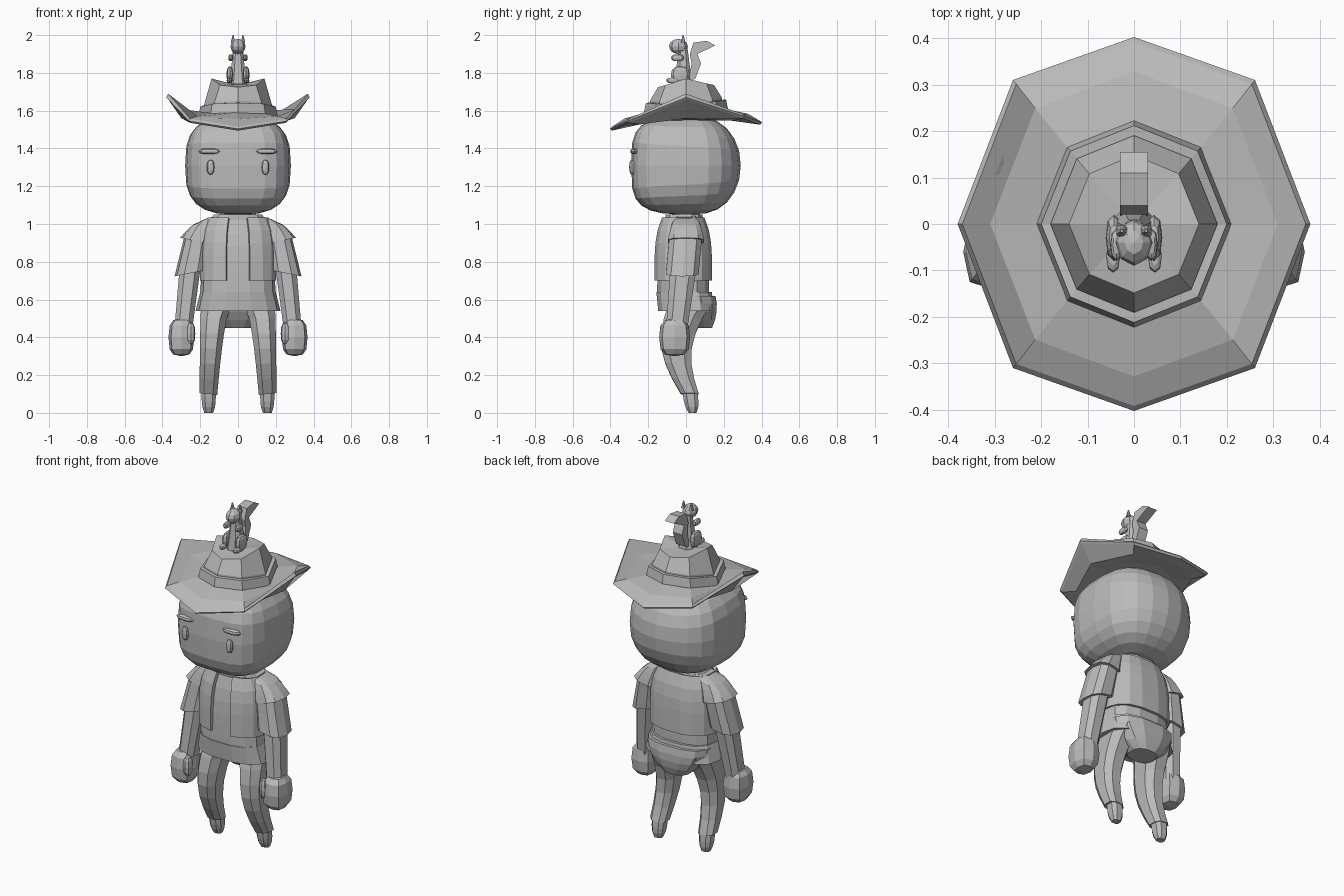
import bpy, bmesh, math
from mathutils import Vector

default_cube = bpy.data.objects.get("Cube")
if default_cube:
    bpy.data.objects.remove(default_cube)

colour = (0.5, 0.5, 0.5, 1)
grey = bpy.data.materials.new("plain_grey")
grey.use_nodes = True
grey.diffuse_color = colour
grey.node_tree.nodes["Principled BSDF"].inputs["Base Color"].default_value = colour


def finish(name, bm, mirror):
    """Turn a bmesh into an object, optionally paired across x."""
    bmesh.ops.recalc_face_normals(bm, faces=bm.faces)
    mesh = bpy.data.meshes.new(name)
    bm.to_mesh(mesh)
    bm.free()
    mesh.materials.append(grey)
    part = bpy.data.objects.new(name, mesh)
    bpy.context.collection.objects.link(part)
    if mirror:
        part.modifiers.new("mirror", 'MIRROR').use_mirror_merge = False
    return part


def skin(name, rings, closed=True, mirror=False):
    """Bridge rings of points with quads, capping closed tubes."""
    bm = bmesh.new()
    rows = [[bm.verts.new(point) for point in ring] for ring in rings]
    count = len(rows[0])
    for lower, upper in zip(rows, rows[1:]):
        for i in range(count if closed else count - 1):
            j = (i + 1) % count
            bm.faces.new((lower[i], lower[j], upper[j], upper[i]))
    if closed:
        bm.faces.new(rows[0])
        bm.faces.new(rows[-1])
    return finish(name, bm, mirror)


def mix(start, end, t):
    return start + (end - start) * t


def rounded(value, power):
    return math.copysign(abs(value) ** (2 / power), value)


def loft(name, start, end, shape, steps=4, sides=8, power=2.6, gap=0, mirror=False):
    """Stack sections from height start to end; shape(t) gives
    centre x, centre y, half width, half depth and sideways tilt.
    A gap leaves the front open."""
    rings = []
    for step in range(steps + 1):
        t = step / steps
        cx, cy, width, depth, tilt = shape(t)
        ring = []
        for i in range(sides):
            turn = i / (sides - 1) if gap else (i + 0.5) / sides
            angle = -math.pi / 2 + gap + turn * (math.tau - 2 * gap)
            x = width * rounded(math.cos(angle), power)
            y = depth * rounded(math.sin(angle), power)
            ring.append((cx + x, cy + y, mix(start, end, t) + tilt * x))
        rings.append(ring)
    return skin(name, rings, not gap, mirror)


def blob(name, centre, size, power=2.4, skew=0, segments=8, mirror=True):
    """Boxy ellipsoid; skew makes the front squarer than the back."""
    bm = bmesh.new()
    bmesh.ops.create_uvsphere(bm, u_segments=segments, v_segments=segments // 2 + 2, radius=1)
    for vert in bm.verts:
        boxiness = power - skew * vert.co.y
        scaled = [rounded(axis, boxiness) * half for axis, half in zip(vert.co, size)]
        vert.co = Vector(scaled) + Vector(centre)
    return finish(name, bm, mirror)


# Head and face
blob("head", (0, 0, 1.31), (.28, .29, .26), power=2.9, skew=.7, segments=20, mirror=False)
blob("eye", (.145, -.285, 1.3), (.02, .016, .04))
blob("eyebrow", (.15, -.275, 1.385), (.06, .02, .015))


def hat_part(name, rings):
    """Eight-sided rings of radius, height and lift at the two sides."""
    rows = []
    for radius, height, lift in rings:
        row = []
        for i in range(8):
            angle = math.tau * i / 8
            corner = i % 2
            x = radius * math.cos(angle) * (.97 if corner else 1)
            y = radius * math.sin(angle) * (1.06 + radius / 4 * corner)
            z = 1.5 + height + lift * math.cos(angle) ** 4 + y * .04
            row.append((x, y, z))
        rows.append(row)
    skin(name, rows)


# Hat with upswept sides
hat_part("hat_brim", [(.2, .05, 0), (.3, .03, .03), (.37, .01, .15), (.38, .02, .15),
                      (.37, .03, .16), (.31, .07, .04), (.2, .1, -.03)])
hat_part("hat_band", [(.2, .05, 0), (.21, .1, -.03), (.2, .15, -.03), (.17, .15, -.03)])
hat_part("hat_crown", [(.18, .1, 0), (.18, .16, -.03), (.14, .23, .04), (.03, .24, 0)])

# Torso, narrowing quickly at the shoulders
loft("neck", 1, 1.08, lambda t: (0, 0, .1, .08, 0), steps=1)
loft("collar", 1, 1.05, lambda t: (0, -.01, mix(.17, .13, t), .1, 0), steps=2, sides=12)


def torso_shape(t):
    return 0, -.015, mix(.2, .185, t) - .04 * t ** 6, .14 - .04 * t ** 4, 0


def jacket_shape(t):
    return 0, -.015, .195 - .04 * t ** 5, .145 - .04 * t ** 4, 0


loft("shirt", .6, 1.02, torso_shape, steps=6, sides=14)
loft("shirt_hem", .54, .64, lambda t: (0, mix(0, -.01, t), mix(.225, .2, t), .15, 0),
     steps=2, sides=14)
jacket = loft("jacket", .7, 1.03, jacket_shape, steps=5, sides=16, gap=.22)
thickness = jacket.modifiers.new("thickness", 'SOLIDIFY')
thickness.thickness = .02
thickness.offset = 0


# Sleeves, arms and hands
def shoulder_shape(t):
    spread = math.sqrt(t)
    return mix(.13, .22, spread), 0, mix(.04, .086, spread), mix(.05, .1, spread), mix(-.3, .2, t)


def sleeve_shape(t):
    return mix(.21, .25, t), -.02 * t, mix(.07, .086, t), .09, -.2 * t


def arm_shape(t):
    return mix(.25, .29, t), mix(-.01, -.05, t), mix(.06, .05, t), mix(.075, .06, t), 0


loft("shoulder_sleeve", 1.04, .91, shoulder_shape, sides=10, mirror=True)
loft("sleeve", .95, .74, sleeve_shape, sides=10, mirror=True)
loft("arm", .8, .44, arm_shape, mirror=True)
blob("hand", (.3, -.06, .4), (.068, .082, .1), power=3)
blob("thumb", (.25, -.11, .42), (.024, .03, .06))


# Hips, bent legs and feet
def hip_shape(t):
    return 0, mix(.03, .07, t), .2 - .12 * t * t, mix(.13, .07, t * t), 0


def leg_shape(t):
    thin = math.sqrt(t)
    bend = .02 - .07 * math.sin(math.pi * t)
    return mix(.11, .157, thin), bend, mix(.09, .05, thin), mix(.12, .05, t), .1 * t


def foot_shape(t):
    return .155, mix(.02, .035, t), .04 - .015 * t ** 4, .042 - .02 * t ** 4, 0


loft("hips", .62, .45, hip_shape, sides=12)
loft("trouser_leg", .58, .1, leg_shape, steps=6, mirror=True)
loft("foot", .12, 0, foot_shape, mirror=True)

# Small squirrel on the hat
loft("squirrel_body", 1.74, 1.93, lambda t: (0, -.015, mix(.05, .025, t), mix(.05, .025, t), 0))
blob("squirrel_haunch", (.043, -.03, 1.79), (.018, .05, .045))
blob("squirrel_foot", (.045, -.07, 1.76), (.015, .035, .015))
blob("squirrel_arm", (.038, -.045, 1.88), (.013, .035, .018))
blob("squirrel_head", (0, -.04, 1.94), (.04, .05, .04), power=2, mirror=False)
loft("squirrel_ear", 1.96, 2, lambda t: (.026, -.015, mix(.013, .003, t), mix(.013, .003, t), 0),
     steps=1, mirror=True)
tail = [(.01, 1.75), (.05, 1.77), (.08, 1.85), (.06, 1.9), (.155, 1.945), (.11, 1.97),
        (.04, 1.96), (.02, 1.9), (.03, 1.85)]
skin("squirrel_tail", [[(side, y, z) for y, z in tail] for side in (-.03, .03)])
